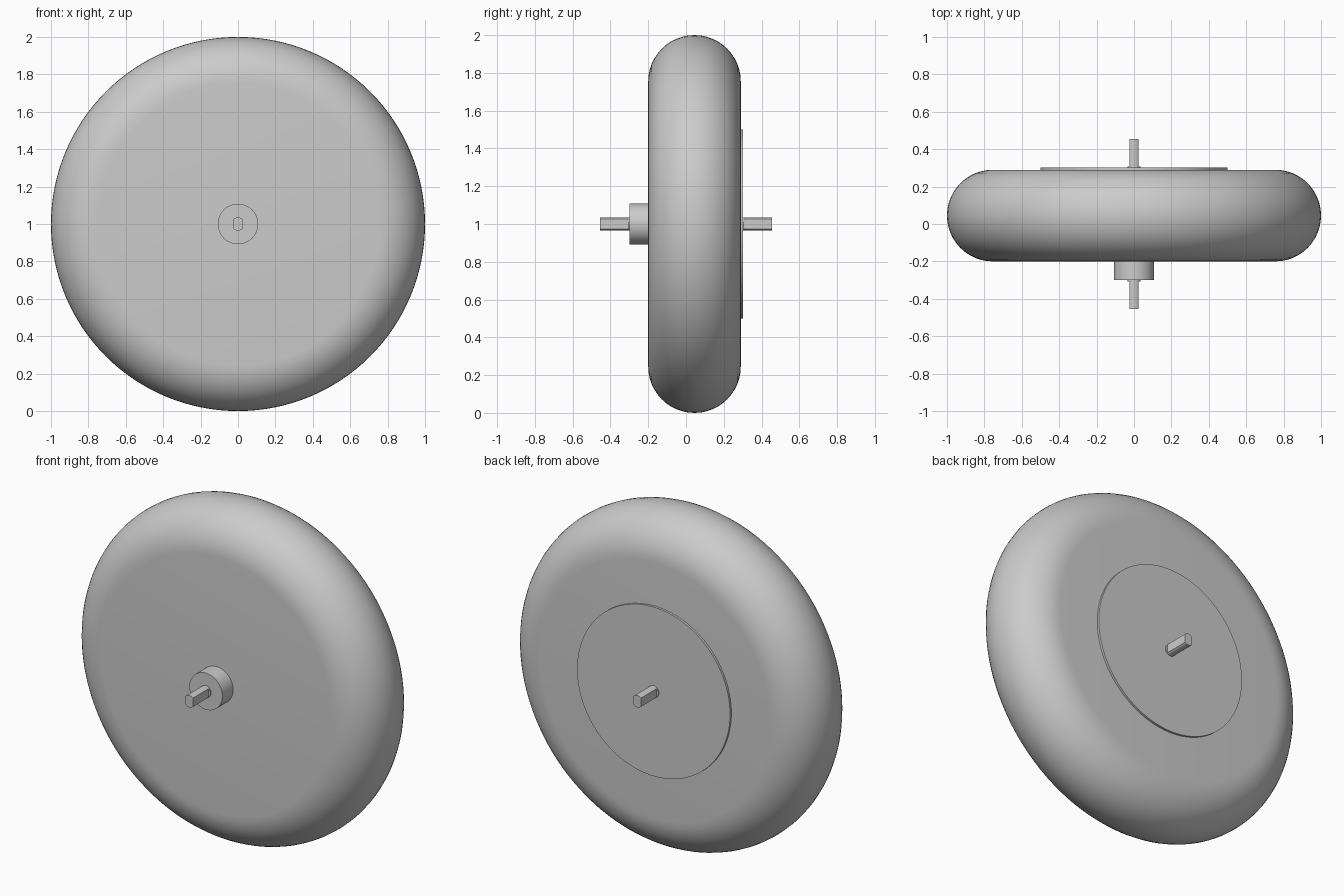
import bpy
import bmesh
from math import pi, sin, cos, acos, radians
from mathutils import Matrix, Vector

cube = bpy.data.objects.get("Cube")
if cube:
    bpy.data.objects.remove(cube, do_unlink=True)

grey = bpy.data.materials.new("plain_grey")
grey.use_nodes = True
grey.diffuse_color = (0.6, 0.6, 0.6, 1)
grey.node_tree.nodes["Principled BSDF"].inputs["Base Color"].default_value = (0.6, 0.6, 0.6, 1)

AXIS_Z = 1.0


def finish(name, bm):
    bmesh.ops.remove_doubles(bm, verts=bm.verts, dist=1e-5)
    bmesh.ops.recalc_face_normals(bm, faces=bm.faces)
    mesh = bpy.data.meshes.new(name)
    bm.to_mesh(mesh)
    bm.free()
    obj = bpy.data.objects.new(name, mesh)
    bpy.context.collection.objects.link(obj)
    obj.location.z = AXIS_Z
    mesh.materials.append(grey)
    bpy.ops.object.select_all(action="DESELECT")
    obj.select_set(True)
    bpy.context.view_layer.objects.active = obj
    bpy.ops.object.shade_smooth_by_angle(angle=radians(30))
    return obj


def lathe(name, profile, steps=96):
    """Spin (radius, y) points around the wheel axis."""
    bm = bmesh.new()
    verts = [bm.verts.new((r, y, 0)) for r, y in profile]
    edges = [bm.edges.new(pair) for pair in zip(verts, verts[1:])]
    bmesh.ops.spin(bm, geom=verts + edges, cent=(0, 0, 0), axis=(0, 1, 0),
                   angle=2 * pi, steps=steps)
    return finish(name, bm)


def extrude_section(name, section, y0, y1):
    """Extrude an (x, z) outline along the wheel axis."""
    bm = bmesh.new()
    face = bm.faces.new([bm.verts.new((x, y0, z)) for x, z in section])
    out = bmesh.ops.extrude_face_region(bm, geom=[face], use_keep_orig=True)
    moved = [v for v in out["geom"] if isinstance(v, bmesh.types.BMVert)]
    bmesh.ops.translate(bm, verts=moved, vec=(0, y1 - y0, 0))
    return finish(name, bm)


# Tyre: flat sides with a half-round tread
front, back = -0.2, 0.29
radius, mid = (back - front) / 2, (back + front) / 2
arc = [(1 - radius + radius * sin(pi * i / 24), mid - radius * cos(pi * i / 24))
       for i in range(25)]
lathe("tyre", [(0, front)] + arc + [(0, back)], 128)

# Front hub and thin rear cover disc
lathe("front_hub", [(0, -0.19), (0.108, -0.19), (0.108, -0.3), (0, -0.3)], 64)
lathe("rear_cover", [(0, 0.28), (0.5, 0.28), (0.5, 0.303), (0, 0.303)], 128)

# Axle: round core with short collars, then ends with two flats
AXLE_R, FLAT_X = 0.035, 0.024
lathe("axle_core", [(0, -0.308), (AXLE_R, -0.308), (AXLE_R, 0.308), (0, 0.308)], 32)
start = acos(FLAT_X / AXLE_R)
top = [start + (pi - 2 * start) * i / 8 for i in range(9)]
section = [(AXLE_R * cos(a + turn), AXLE_R * sin(a + turn))
           for turn in (0, pi) for a in top]
for side, name in ((-1, "front_axle_end"), (1, "rear_axle_end")):
    extrude_section(name, section, side * 0.3, side * 0.455)
